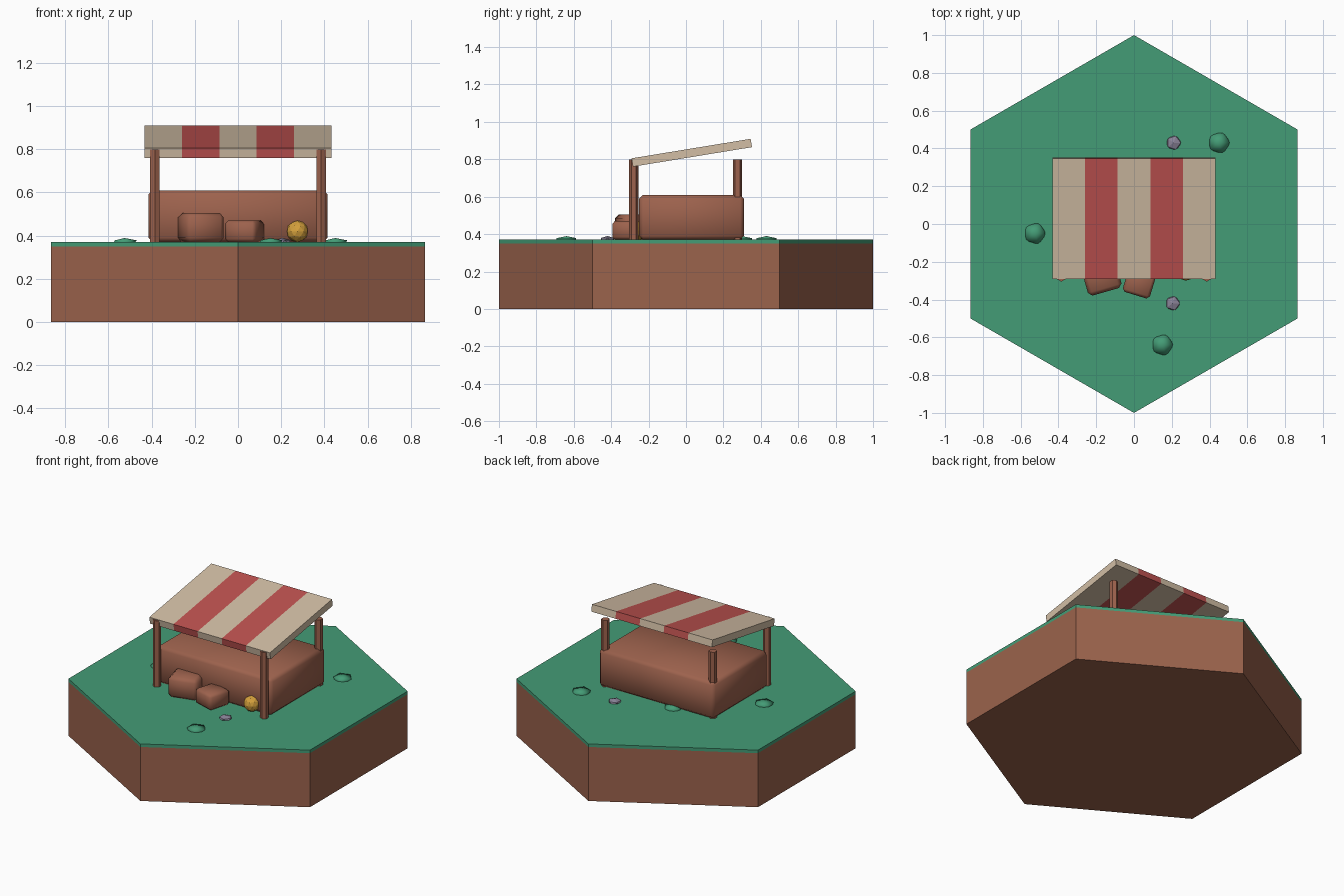
import bpy, bmesh, math
from mathutils import Matrix

if "Cube" in bpy.data.objects:
    bpy.data.objects.remove(bpy.data.objects["Cube"])


def material(name, r, g, b):
    m = bpy.data.materials.new(name)
    lin = [((c / 255 + 0.055) / 1.055) ** 2.4 for c in (r, g, b)]
    m.diffuse_color = (*lin, 1)
    m.use_nodes = True
    m.node_tree.nodes["Principled BSDF"].inputs["Base Color"].default_value = m.diffuse_color
    return m


GRASS = material("grass green", 68, 156, 118)
DIRT = material("earth brown", 155, 99, 76)
WOOD = material("wood brown", 157, 98, 77)
CREAM = material("cream cloth", 210, 190, 165)
RED = material("red cloth", 190, 82, 80)
STONE = material("stone grey", 138, 131, 152)
GOLD = material("golden yellow", 212, 160, 60)


def add(name, bm, mats, loc=(0, 0, 0), rot=(0, 0, 0), smooth=False):
    me = bpy.data.meshes.new(name)
    bm.normal_update()
    bm.to_mesh(me)
    bm.free()
    ob = bpy.data.objects.new(name, me)
    bpy.context.collection.objects.link(ob)
    for m in mats:
        me.materials.append(m)
    ob.location, ob.rotation_euler = loc, rot
    for p in me.polygons:
        p.use_smooth = smooth
    return ob


def prism(name, sides, r, z0, z1, mat, x=0, y=0):
    bm = bmesh.new()
    bmesh.ops.create_cone(bm, cap_ends=True, segments=sides, radius1=r, radius2=r,
                          depth=z1 - z0)
    return add(name, bm, [mat], (x, y, (z0 + z1) / 2))


def block(name, size, loc, turn, bevel, mat):
    bm = bmesh.new()
    bmesh.ops.create_cube(bm, size=1, matrix=Matrix.Diagonal((*size, 1)))
    bmesh.ops.bevel(bm, geom=bm.edges[:], offset=bevel, segments=1, affect='EDGES')
    return add(name, bm, [mat], loc, (0, 0, math.radians(turn)), smooth=True)


def blob(name, subdiv, r, h, loc, mat, smooth=False):
    bm = bmesh.new()
    bmesh.ops.create_icosphere(bm, subdivisions=subdiv, radius=1,
                               matrix=Matrix.Diagonal((r, r, h, 1)))
    return add(name, bm, [mat], loc, smooth=smooth)


TOP = 0.37

# Hexagonal ground tile
prism("earth_base", 6, 1, 0, 0.35, DIRT)
prism("grass_top", 6, 1, 0.35, TOP, GRASS)

# Stall counter and crates
block("counter", (0.83, 0.56, 0.24), (0, 0.03, TOP + 0.12), 0, 0.02, WOOD)
block("large_crate", (0.185, 0.185, 0.135), (-0.175, -0.27, TOP + 0.0675), 16, 0.02, WOOD)
block("small_crate", (0.15, 0.15, 0.1), (0.03, -0.305, TOP + 0.05), -17, 0.015, WOOD)

# Corner posts
for sx, side in ((-1, "left"), (1, "right")):
    for y, end in ((-0.28, "front"), (0.275, "back")):
        prism(f"{end}_{side}_post", 6, 0.025, TOP, 0.8, WOOD, sx * 0.385, y)

# Sloped awning: one slab cut into five stripes
bm = bmesh.new()
W = 0.865
bmesh.ops.create_cube(bm, size=1, matrix=Matrix.Diagonal((W, 0.645, 0.045, 1)))
for i in range(1, 5):
    bmesh.ops.bisect_plane(bm, geom=bm.verts[:] + bm.edges[:] + bm.faces[:],
                           plane_co=(W * (i / 5 - 0.5), 0, 0), plane_no=(1, 0, 0))
for f in bm.faces:
    i = int((f.calc_center_median().x / W + 0.5) * 5)
    f.material_index = 1 if i in (1, 3) else 0
add("awning", bm, [CREAM, RED], (0, 0.031, 0.835), (math.radians(9.3), 0, 0))

# Pumpkin-like produce beside the counter
blob("produce", 2, 0.05, 0.05, (0.275, -0.25, 0.42), GOLD)

# Grass tufts and stones
for i, (x, y) in enumerate(((-0.525, -0.05), (0.15, -0.64), (0.45, 0.43), (-0.12, 0.3))):
    blob(f"grass_tuft_{i}", 1, 0.062, 0.019, (x, y, TOP), GRASS, True)
for i, (x, y) in enumerate(((0.205, -0.42), (0.21, 0.43))):
    blob(f"stone_{i}", 1, 0.042, 0.02, (x, y, TOP), STONE)
